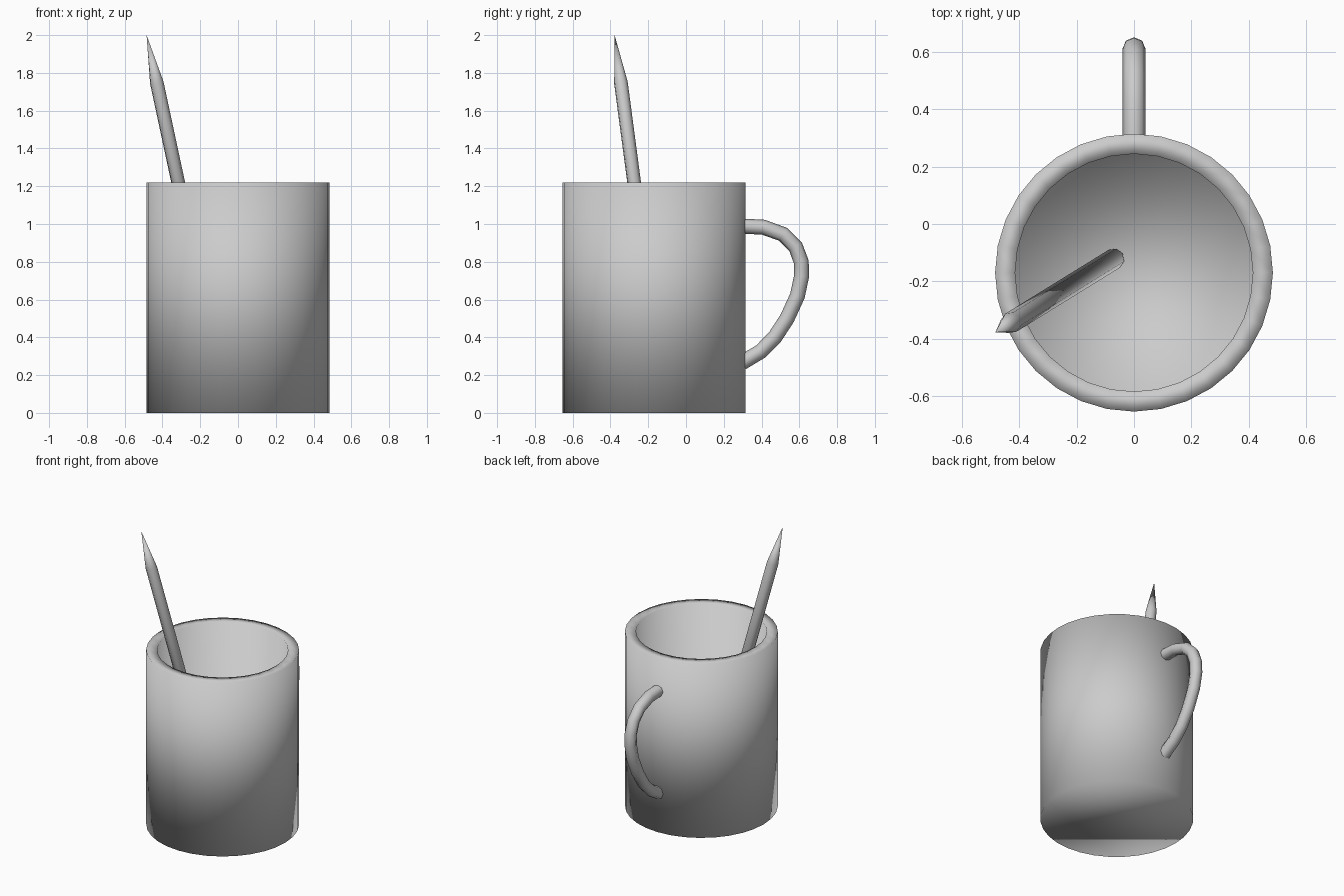
import bpy, bmesh, math
from mathutils import Vector

if "Cube" in bpy.data.objects:
    bpy.data.objects.remove(bpy.data.objects["Cube"])

# One plain grey for every part
GREY = (0.6, 0.6, 0.6, 1)
grey = bpy.data.materials.new("plain grey")
grey.use_nodes = True
grey.diffuse_color = GREY
grey.node_tree.nodes["Principled BSDF"].inputs["Base Color"].default_value = GREY


def lathe(name, profile, sides):
    """Revolve (radius, height) points about z; open ends are capped."""
    bm = bmesh.new()
    rings = []
    for r, z in profile:
        angles = [math.tau * i / sides for i in range(sides)]
        rings.append([bm.verts.new((r * math.cos(a), r * math.sin(a), z)) for a in angles])
    for low, high in zip(rings, rings[1:]):
        for i in range(sides):
            j = (i + 1) % sides
            bm.faces.new((low[i], low[j], high[j], high[i]))
    bm.faces.new(rings[0][::-1])
    bm.faces.new(rings[-1])
    bmesh.ops.remove_doubles(bm, verts=bm.verts, dist=1e-5)
    bmesh.ops.recalc_face_normals(bm, faces=bm.faces)
    for f in bm.faces:
        f.smooth = True
    mesh = bpy.data.meshes.new(name)
    bm.to_mesh(mesh)
    bm.free()
    mesh.materials.append(grey)
    obj = bpy.data.objects.new(name, mesh)
    bpy.context.collection.objects.link(obj)
    return obj


# Hollow cup, smooth across its rim and base
cup = lathe("cup", [(0.485, 0), (0.485, 1.22), (0.415, 1.22), (0.415, 0.06)], 32)
cup.location = (0, -0.17, 0)

# Handle: round tube swept along a lopsided loop behind the cup
path = [(0.27, 0.99), (0.41, 0.983), (0.515, 0.945), (0.58, 0.88), (0.61, 0.8),
        (0.612, 0.725), (0.59, 0.62), (0.535, 0.5), (0.47, 0.4), (0.395, 0.325),
        (0.27, 0.25)]
curve = bpy.data.curves.new("handle", "CURVE")
curve.dimensions = "3D"
curve.bevel_depth = 0.04
curve.bevel_resolution = 2
curve.use_fill_caps = True
spline = curve.splines.new("POLY")
spline.points.add(len(path) - 1)
for point, (y, z) in zip(spline.points, path):
    point.co = (0, y, z, 1)
spline.use_smooth = True
curve.materials.append(grey)
handle = bpy.data.objects.new("handle", curve)
bpy.context.collection.objects.link(handle)

# Pencil leaning on the rim, with a sharpened point
foot, tip = Vector((-0.07, -0.122, 0.07)), Vector((-0.484, -0.378, 2))
length = (tip - foot).length
pencil = lathe("pencil", [(0.037, 0), (0.037, length - 0.26), (0, length)], 8)
pencil.location = foot
pencil.rotation_mode = "QUATERNION"
pencil.rotation_quaternion = (tip - foot).to_track_quat("Z", "Y")
